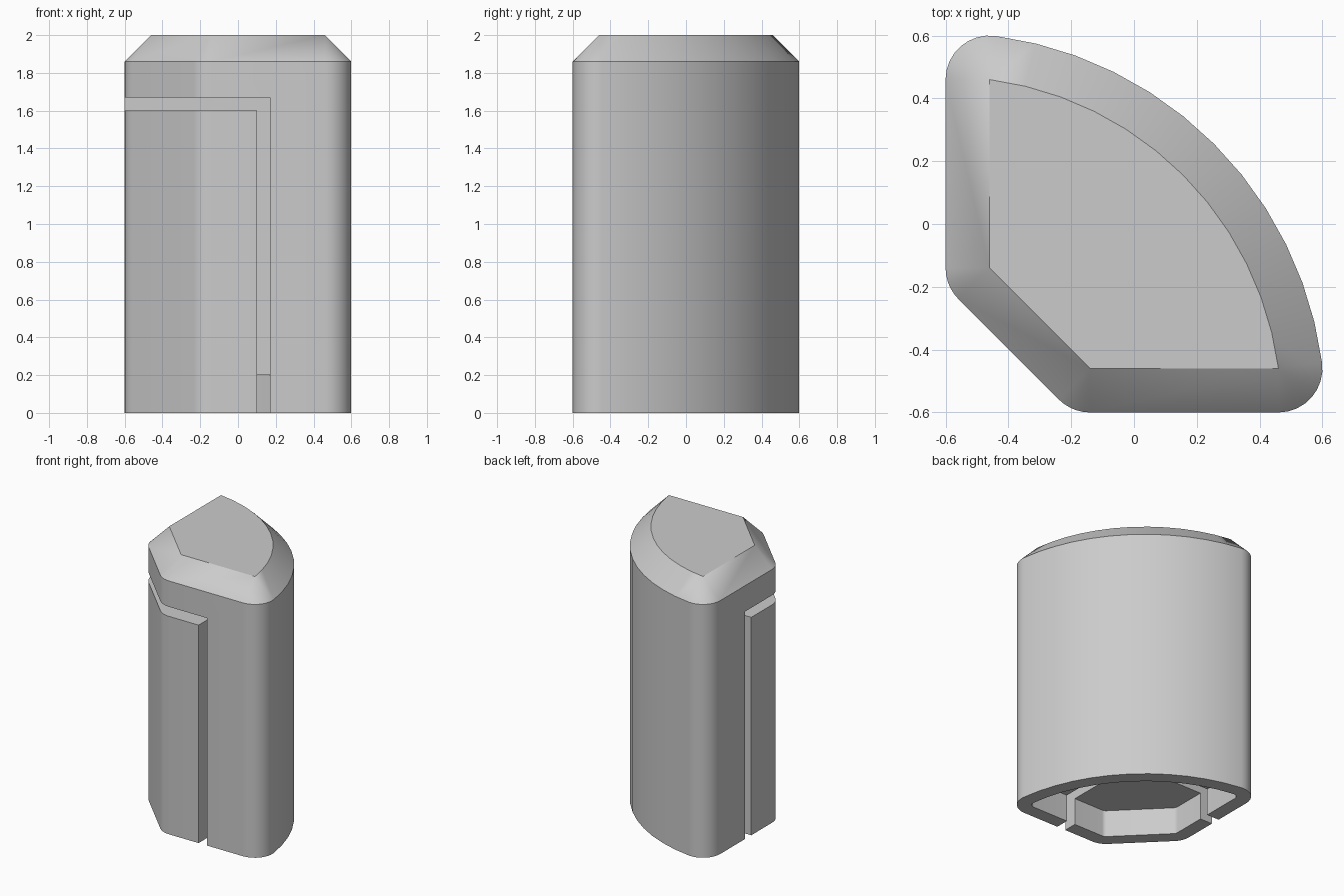
import bpy, bmesh
from math import pi, sin, cos, atan2, hypot
from mathutils import Vector

if "Cube" in bpy.data.objects:
    bpy.data.objects.remove(bpy.data.objects["Cube"])

mat = bpy.data.materials.new("plain_grey")
mat.use_nodes = True
GREY = (0.6, 0.6, 0.6, 1)
mat.diffuse_color = GREY
mat.node_tree.nodes["Principled BSDF"].inputs["Base Color"].default_value = GREY

SIDE, CUT, ROUND = 0.46, 0.14, 0.14     # inner corner positions and edge radius
ARC_CENTRE = Vector((-0.6, -0.6))
ARC_START = atan2(ARC_CENTRE.y * -1 - SIDE, SIDE + 0.6)
WALL, RECESS, SHOULDER, TOP = 0.1, 0.2, 1.86, 2.0


def fan(centre, start, end, radius, steps):
    return [Vector(centre) + radius * Vector((cos(a), sin(a)))
            for a in (start + (end - start) * i / steps for i in range(steps + 1))]


def outline(offset):
    """Quarter-round plan with a cut corner, rounded outwards by offset."""
    a0 = atan2(0.6 - SIDE, 0.6 + SIDE)
    a1 = pi / 2 - a0
    radius = hypot(0.6 - SIDE, 0.6 + SIDE)
    pts = fan(ARC_CENTRE, a0, a1, radius + offset, 12)
    pts += fan((-SIDE, SIDE), a1, pi, offset, 8)
    pts += fan((-SIDE, -CUT), pi, pi * 1.25, offset, 5)
    pts += fan((-CUT, -SIDE), pi * 1.25, pi * 1.5, offset, 5)
    pts += fan((SIDE, -SIDE), pi * 1.5, pi * 2 + a0, offset, 8)
    return pts


def make_object(name, bm):
    bmesh.ops.remove_doubles(bm, verts=bm.verts, dist=0.0005)
    bmesh.ops.recalc_face_normals(bm, faces=bm.faces)
    mesh = bpy.data.meshes.new(name)
    bm.to_mesh(mesh)
    bm.free()
    mesh.materials.append(mat)
    obj = bpy.data.objects.new(name, mesh)
    bpy.context.collection.objects.link(obj)
    return obj


def make_block(name):
    """Full block: recess ceiling, recess wall, rim, side, bevelled top."""
    bm = bmesh.new()
    levels = [(ROUND - WALL, RECESS), (ROUND - WALL, 0), (ROUND, 0),
              (ROUND, SHOULDER), (0, TOP)]
    rings = [[bm.verts.new((p.x, p.y, z)) for p in outline(o)] for o, z in levels]
    for low, high in zip(rings, rings[1:]):
        for i in range(len(low)):
            j = (i + 1) % len(low)
            bm.faces.new((low[i], low[j], high[j], high[i]))
    bm.faces.new(rings[0])
    bm.faces.new(rings[-1])
    return make_object(name, bm)


def carve(obj, edge, height, operation):
    """Boolean with a box filling the cut corner up to edge and height."""
    bm = bmesh.new()
    bmesh.ops.create_cube(bm, size=1)
    for v in bm.verts:
        v.co = (edge if v.co.x > 0 else -1, edge if v.co.y > 0 else -1,
                height if v.co.z > 0 else -1)
    cutter = make_object("cutter", bm)
    cutter.hide_render = True
    mod = obj.modifiers.new("carve", "BOOLEAN")
    mod.operation, mod.object, mod.solver = operation, cutter, "EXACT"
    bpy.ops.object.select_all(action="DESELECT")
    bpy.context.view_layer.objects.active = obj
    obj.select_set(True)
    bpy.ops.object.modifier_apply(modifier="carve")
    bpy.data.objects.remove(cutter)
    bpy.ops.object.shade_smooth_by_angle()


# Main body with the corner notched out, and the corner block standing in the notch
carve(make_block("body"), 0.17, 1.67, "DIFFERENCE")
carve(make_block("corner_block"), 0.1, 1.6, "INTERSECT")
